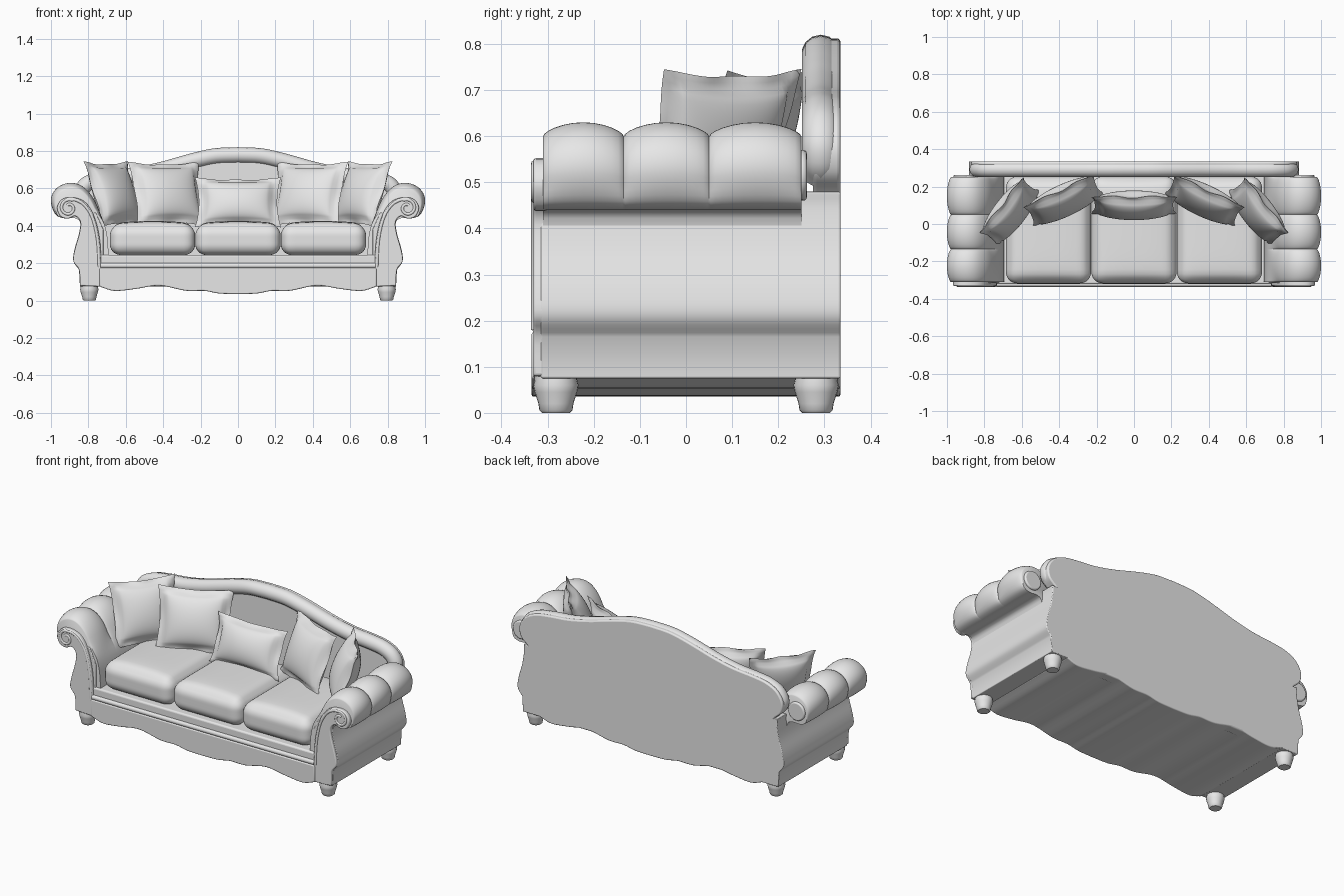
import bpy, bmesh, math
from mathutils import Matrix, Vector

if "Cube" in bpy.data.objects:
    bpy.data.objects.remove(bpy.data.objects["Cube"])

fabric = bpy.data.materials.new("grey upholstery")
fabric.diffuse_color = (0.8, 0.8, 0.8, 1)
fabric.use_nodes = True
fabric.node_tree.nodes["Principled BSDF"].inputs["Base Color"].default_value = fabric.diffuse_color


def finish(name, bm, mirror=False, bevel=0, angle=40):
    bmesh.ops.recalc_face_normals(bm, faces=bm.faces)
    for f in bm.faces:
        f.smooth = True
    me = bpy.data.meshes.new(name)
    bm.to_mesh(me)
    bm.free()
    me.set_sharp_from_angle(angle=math.radians(angle))
    me.materials.append(fabric)
    ob = bpy.data.objects.new(name, me)
    bpy.context.collection.objects.link(ob)
    if bevel:
        m = ob.modifiers.new("Bevel", 'BEVEL')
        m.width, m.segments, m.limit_method = bevel, 3, 'ANGLE'
        m.angle_limit = math.radians(50)
    if mirror:
        ob.modifiers.new("Mirror", 'MIRROR').use_mirror_merge = False
    return ob


def smooth(pts, n=5):
    """Catmull-Rom curve through the points."""
    p = [Vector(q) for q in pts]
    p = [2 * p[0] - p[1]] + p + [2 * p[-1] - p[-2]]
    out = []
    for i in range(1, len(p) - 2):
        a, b, c, d = p[i - 1:i + 3]
        for k in range(n):
            t = k / n
            out.append(0.5 * (2 * b + (c - a) * t + (2 * a - 5 * b + 4 * c - d) * t * t
                              + (3 * b - a - 3 * c + d) * t ** 3))
    return out + [p[-2]]


def loft(name, rings, closed_ends=True, **kw):
    bm = bmesh.new()
    vs = [[bm.verts.new(q) for q in r] for r in rings]
    n = len(vs[0])
    for a, b in zip(vs, vs[1:]):
        for i in range(n):
            j = (i + 1) % n
            bm.faces.new((a[i], a[j], b[j], b[i]))
    if closed_ends:
        bm.faces.new(vs[0])
        bm.faces.new(vs[-1])
    return finish(name, bm, **kw)


def prism(name, pts, y0, y1, **kw):
    """Front outline (x, z) extruded along y."""
    return loft(name, [[(p[0], y, p[1]) for p in pts] for y in (y0, y1)], **kw)


def tube(name, pts, y, r, ry=None, **kw):
    """Round bead following an (x, z) path at depth y."""
    rings = []
    for i, p in enumerate(pts):
        d = (Vector(pts[min(i + 1, len(pts) - 1)]) - Vector(pts[max(i - 1, 0)])).normalized()
        ring = []
        for k in range(14):
            a = 2 * math.pi * k / 14
            c = r * math.cos(a)
            ring.append((p[0] - d[1] * c, y + (ry or r) * math.sin(a), p[1] + d[0] * c))
        rings.append(ring)
    return loft(name, rings, **kw)


def both(half):
    """Complete a right-half path (starting at x = 0) to the full width."""
    return [(-p[0], p[1]) for p in reversed(half[1:])] + [(p[0], p[1]) for p in half]


# base with wavy apron
wave = smooth([(0, .035), (.1, .038), (.18, .052), (.28, .053), (.42, .08),
               (.55, .062), (.66, .052), (.74, .075)])
prism("base_apron", both(wave) + [(.74, .175), (-.74, .175)], -.335, .335, bevel=.006)
prism("seat_rail", [(-.74, .17), (.74, .17), (.74, .245), (-.74, .245)], -.322, .3, bevel=.01)
tube("rail_bead", [(-.735, .187), (.735, .187)], -.322, .014)

# arm sides
outer = smooth([(.85, .165), (.88, .21), (.875, .27), (.85, .36), (.838, .44), (.84, .48)])
prism("arm_side", [(.72, .075), (.845, .075)] + outer + [(.76, .47), (.72, .38)],
      -.315, .335, mirror=True, bevel=.004)

# padded arm rolls with three lobes
section = smooth([(.69, .2), (.70, .35), (.73, .45), (.775, .55), (.83, .61), (.89, .63),
                  (.95, .615), (.99, .575), (1.0, .52), (.975, .46), (.93, .44), (.87, .44),
                  (.84, .40), (.82, .2)], 4)
rings = []
lobes = (-.31, -.135, .05, .25)
for a, b in zip(lobes, lobes[1:]):
    for k in range(13):
        if k == 0 and rings:
            continue
        t = 0.5 - 0.5 * math.cos(math.pi * k / 12)
        s = .84 + .16 * max(0, math.sin(math.pi * t)) ** .6
        ring = []
        for x, z in section:
            w = 1 + (s - 1) * min(1, max(0, (z - .42) / .08))
            ring.append((.86 + (x - .86) * w, a + (b - a) * t, .44 + (z - .44) * w))
        rings.append(ring)
loft("arm_roll", rings, mirror=True, angle=50)

# scrolled front plates of the arms
plate = smooth([(.73, .17), (.738, .32), (.765, .44), (.81, .52), (.87, .55), (.935, .545),
                (.967, .5), (.95, .452), (.91, .438), (.87, .452), (.842, .42), (.848, .36),
                (.873, .27), (.88, .21), (.85, .165), (.845, .08)], 4)
prism("arm_front_plate", plate + [(.735, .075)], -.331, -.3, mirror=True, bevel=.006)

# raised beads that curl into the scroll, and rear scroll ends
curl = [(.905 + r * math.cos(a), .495 + r * math.sin(a)) for a, r in
        ((math.radians(110 - 24 * i), .046 - .0017 * i) for i in range(18))]
bead = smooth([(.742, .18), (.75, .32), (.777, .44), (.82, .51), (.865, .537)] + curl, 3)
tube("scroll_bead", bead, -.329, .008, ry=.007, mirror=True)
ring = [(.91 + .055 * math.cos(i * math.pi / 12), .515 + .055 * math.sin(i * math.pi / 12))
        for i in range(24)]
prism("arm_rear_scroll", ring, .24, .262, mirror=True, bevel=.008)

# camel back: flat panel plus rolled crest
crest = smooth([(0, .82), (.12, .815), (.22, .795), (.32, .768), (.42, .74), (.55, .713),
                (.68, .70), (.77, .685), (.84, .65), (.878, .59), (.87, .53), (.83, .49)], 5)
low = [(.81, .47), (.81, .075)]
rear = [(p[0] * .99, p[1] - .008) for p in crest] + low
prism("back_panel", both(rear), .275, .335, bevel=.008)
inset = []
for i, p in enumerate(crest):
    d = (crest[min(i + 1, len(crest) - 1)] - crest[max(i - 1, 0)]).normalized()
    inset.append((p[0] + d[1] * .042, p[1] - d[0] * .042))
inset[0] = (0, .778)
tube("back_crest_roll", both(inset), .292, .042)


# seat cushions: rounded, crowned boxes
def cushion(name, cx):
    bm = bmesh.new()
    bmesh.ops.create_cube(bm, size=2)
    bmesh.ops.subdivide_edges(bm, edges=bm.edges[:], cuts=17, use_grid_fill=True)
    half, r = Vector((.228, .285, .082)), .06
    for v in bm.verts:
        u = v.co.copy()
        p = Vector([math.copysign(abs(u[i]) ** .75, u[i]) * half[i] for i in range(3)])
        core = Vector([max(-half[i] + r, min(half[i] - r, p[i])) for i in range(3)])
        if (p - core).length > 1e-6:
            p = core + (p - core).normalized() * r
        if p.z > 0:
            p.z += .018 * (1 - u.x ** 2) * (1 - u.y ** 4)
        v.co = p + Vector((cx, -.032, .325))
    return finish(name, bm, angle=60)


for label, cx in (("left", -.457), ("middle", 0), ("right", .457)):
    cushion("seat_cushion_" + label, cx)


# flanged throw pillows
def pillow(name, loc, w, h, yaw, tilt, thick=.065, mirror=True):
    bm = bmesh.new()
    mat = (Matrix.Translation(loc) @ Matrix.Rotation(math.radians(yaw), 4, 'Z')
           @ Matrix.Rotation(math.radians(-tilt), 4, 'X'))
    for side in (-1, 1):
        new = bmesh.ops.create_grid(bm, x_segments=28, y_segments=28, size=1)["verts"]
        for vert in new:
            u, v = vert.co.x, vert.co.y
            a, b = max(0, 1 - (u / .86) ** 2), max(0, 1 - (v / .86) ** 2)
            edge = max(abs(u), abs(v))
            y = thick * (a * b) ** .45 + (.007 if edge < .99 else 0)
            ripple = .006 * math.sin(7 * u + 5 * v) * max(0, edge - .8) / .2
            vert.co = mat @ Vector((u * w / 2 * (1 - .09 * (1 - v * v)), side * y + ripple,
                                    v * h / 2 * (1 - .09 * (1 - u * u))))
    bmesh.ops.remove_doubles(bm, verts=bm.verts, dist=1e-5)
    return finish(name, bm, mirror=mirror, angle=50)


pillow("middle_pillow", (0, .10, .525), .46, .28, 0, 20, mirror=False)
pillow("inner_pillow", (.375, .125, .57), .42, .365, -25, 20)
pillow("outer_pillow", (.662, .065, .57), .38, .37, -52, 20)

# turned feet
for label, fy in (("front", -.282), ("rear", .282)):
    profile = [(.030, 0), (.036, .006), (.038, .02), (.046, .045), (.049, .06), (.046, .072), (.046, .09)]
    loft(label + "_foot", [[(.795 + r * math.cos(i * math.pi / 12), fy + r * math.sin(i * math.pi / 12), z)
                            for i in range(24)] for r, z in profile], mirror=True)
